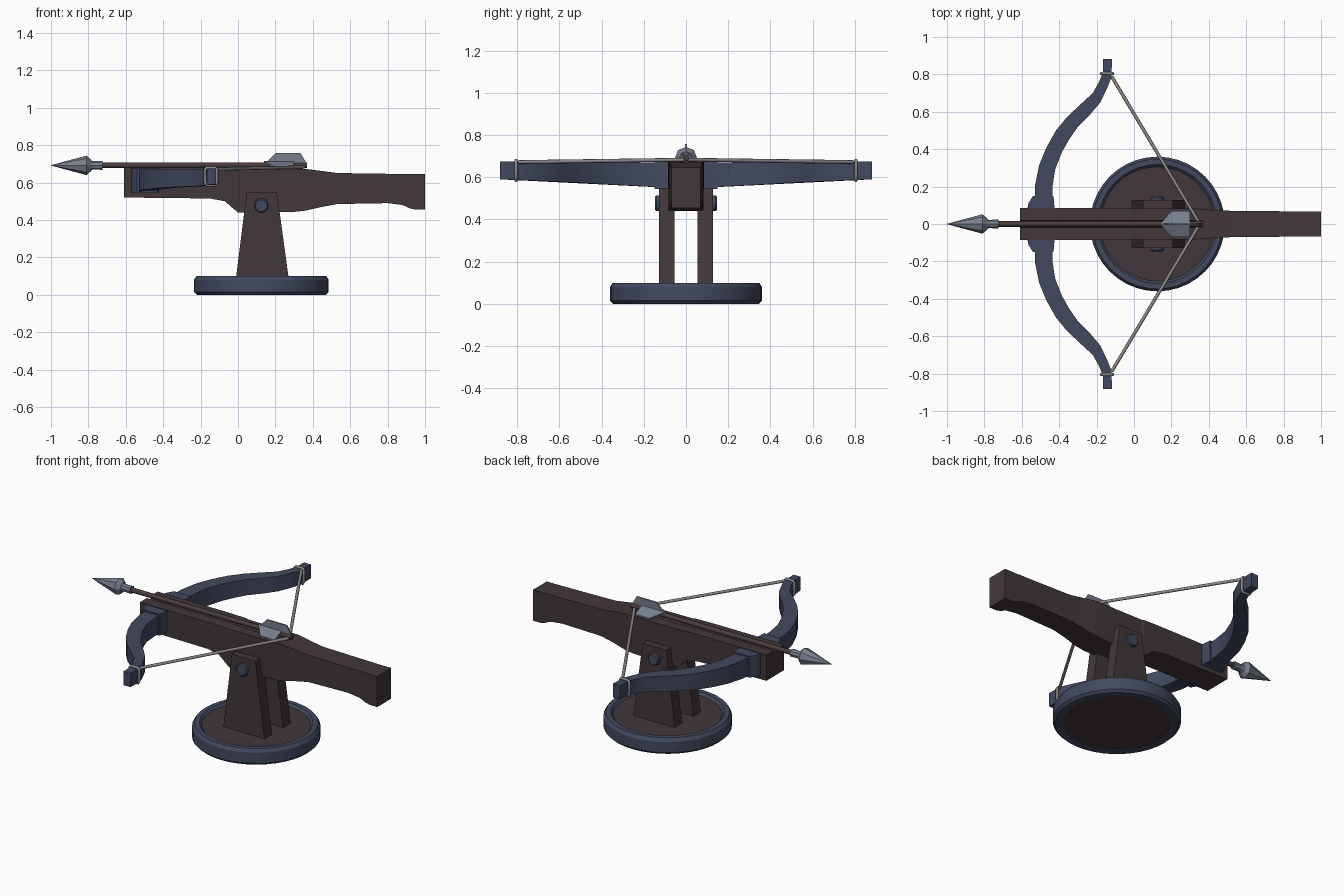
import bpy, bmesh, math
from mathutils import Vector

if "Cube" in bpy.data.objects:
    bpy.data.objects.remove(bpy.data.objects["Cube"])


def mat(name, rgb):
    m = bpy.data.materials.new(name)
    m.diffuse_color = (*rgb, 1)
    m.use_nodes = True
    m.node_tree.nodes["Principled BSDF"].inputs["Base Color"].default_value = m.diffuse_color
    return m


WOOD = mat("dark wood", (0.054, 0.039, 0.043))
IRON = mat("blue iron", (0.055, 0.067, 0.115))
STEEL = mat("pale steel", (0.19, 0.21, 0.275))
SHAFT = mat("shaft wood", (0.07, 0.046, 0.046))
CORD = mat("cord", (0.27, 0.26, 0.27))


def finish(name, bm, material, smooth=None):
    bmesh.ops.recalc_face_normals(bm, faces=bm.faces[:])
    me = bpy.data.meshes.new(name)
    bm.to_mesh(me)
    bm.free()
    ob = bpy.data.objects.new(name, me)
    bpy.context.collection.objects.link(ob)
    me.materials.append(material)
    if smooth:
        bpy.ops.object.select_all(action='DESELECT')
        ob.select_set(True)
        bpy.context.view_layer.objects.active = ob
        bpy.ops.object.shade_smooth_by_angle(angle=math.radians(smooth))
    return ob


def loft(name, rings, material, smooth=None, caps=True, loop=False):
    """Skin a list of closed rings of points."""
    bm = bmesh.new()
    vs = [[bm.verts.new(p) for p in r] for r in rings]
    n = len(vs[0])
    pairs = list(zip(vs, vs[1:])) + ([(vs[-1], vs[0])] if loop else [])
    for a, b in pairs:
        for i in range(n):
            j = (i + 1) % n
            bm.faces.new((a[i], a[j], b[j], b[i]))
    if caps and not loop:
        bm.faces.new(vs[0])
        bm.faces.new(vs[-1])
    return finish(name, bm, material, smooth)


def prism(name, outline, y0, y1, material):
    """Extrude an x-z outline along y."""
    return loft(name, [[(x, y, z) for x, z in outline] for y in (y0, y1)], material)


def box(name, x0, x1, y0, y1, z0, z1, material):
    return prism(name, [(x0, z0), (x1, z0), (x1, z1), (x0, z1)], y0, y1, material)


def turned(name, origin, axis, profile, sides, material, smooth=None, loop=False):
    """Turn (radius, distance) pairs around an axis."""
    axis = Vector(axis).normalized()
    u = axis.orthogonal().normalized()
    v = axis.cross(u)
    o = Vector(origin)
    rings = []
    for r, d in profile:
        rings.append([o + axis * d + (u * math.cos(a) + v * math.sin(a)) * r
                      for a in (2 * math.pi * i / sides for i in range(sides))])
    return loft(name, rings, material, smooth, loop=loop)


def tube(name, pts, r, material, cyclic=False):
    cu = bpy.data.curves.new(name, 'CURVE')
    cu.dimensions = '3D'
    cu.bevel_depth = r
    cu.bevel_resolution = 2
    cu.use_fill_caps = True
    sp = cu.splines.new('POLY')
    sp.points.add(len(pts) - 1)
    for p, c in zip(sp.points, pts):
        p.co = (*c, 1)
    sp.use_cyclic_u = cyclic
    ob = bpy.data.objects.new(name, cu)
    bpy.context.collection.objects.link(ob)
    cu.materials.append(material)
    bpy.ops.object.select_all(action='DESELECT')
    ob.select_set(True)
    bpy.context.view_layer.objects.active = ob
    bpy.ops.object.convert(target='MESH')


CX = 0.125

# Round base: iron rim and wooden disc
turned("base_rim", (CX, 0, 0), (0, 0, 1),
       [(0.30, 0.004), (0.345, 0), (0.36, 0.015), (0.36, 0.08), (0.347, 0.1),
        (0.318, 0.1), (0.305, 0.085)], 40, IRON, 30, loop=True)
turned("base_disc", (CX, 0, 0), (0, 0, 1), [(0.312, 0.006), (0.312, 0.086)], 40, WOOD, 30)

# Stock: sections of (x, bottom, top, half width, groove depth)
sections = [
    (-0.61, 0.52, 0.68, 0.086, 0.02), (-0.15, 0.515, 0.68, 0.086, 0.02),
    (-0.07, 0.50, 0.679, 0.086, 0.02), (-0.03, 0.465, 0.678, 0.086, 0.02),
    (0.0, 0.44, 0.677, 0.086, 0.02), (0.01, 0.44, 0.675, 0.083, 0.02),
    (0.30, 0.443, 0.673, 0.083, 0.02), (0.36, 0.45, 0.673, 0.081, 0.0),
    (0.44, 0.468, 0.663, 0.074, 0.0), (0.53, 0.485, 0.651, 0.07, 0.0),
    (0.80, 0.49, 0.647, 0.068, 0.0), (0.88, 0.48, 0.646, 0.068, 0.0),
    (0.92, 0.462, 0.645, 0.068, 0.0), (0.95, 0.455, 0.645, 0.068, 0.0),
    (1.0, 0.455, 0.645, 0.068, 0.0)]
loft("stock", [[(x, -w, b), (x, w, b), (x, w, t), (x, 0.02, t), (x, 0.014, t - g),
                (x, -0.014, t - g), (x, -0.02, t), (x, -w, t)]
               for x, b, t, w, g in sections], WOOD)

# Bow limb outline seen from above: outer x, outer y, inner x, inner y
limb = [(-.53, .08, -.437, .08), (-.53, .20, -.437, .19), (-.507, .315, -.422, .29),
        (-.468, .41, -.385, .385), (-.417, .50, -.345, .455), (-.36, .57, -.30, .52),
        (-.29, .636, -.235, .585), (-.22, .70, -.18, .65), (-.187, .76, -.142, .73),
        (-.167, .81, -.12, .785), (-.166, .882, -.118, .882)]

for s, side in ((-1, "right"), (1, "left")):
    # Upright and pivot bolt
    prism(side + "_upright", [(-0.012, 0.08), (0.272, 0.08), (0.208, 0.55), (0.047, 0.55)],
          s * 0.055, s * 0.127, WOOD)
    turned(side + "_pivot_bolt", (CX, s * 0.06, 0.477), (0, s, 0),
           [(0.038, 0), (0.038, 0.08), (0.032, 0.086)], 12, IRON, 30)
    # Bow limb and clamp
    rings = []
    for xo, yo, xi, yi in limb:
        t = (yo - 0.08) / 0.8
        b, top = 0.55 + 0.04 * t, 0.668 + 0.007 * t
        rings.append([(xo, s * yo, b), (xi, s * yi, b), (xi, s * yi, top), (xo, s * yo, top)])
    loft(side + "_bow_limb", rings, IRON, 30)
    loft(side + "_limb_clamp",
         [[(x0, s * y, 0.545), (x1, s * y, 0.545), (x1, s * y, 0.676), (x0, s * y, 0.676)]
          for x0, x1, y in ((-.57, -.425, .08), (-.565, -.427, .11), (-.54, -.43, .15))], IRON)
    # String and its loop round the limb tip
    tube(side + "_bowstring", [(-0.12, s * 0.79, 0.672), (0.352, 0, 0.683)], 0.009, CORD)
    tube(side + "_string_loop",
         [(-.165, s * .805, .585), (-.12, s * .805, .585), (-.113, s * .805, .60),
          (-.113, s * .805, .67), (-.122, s * .805, .68), (-.165, s * .805, .68),
          (-.176, s * .805, .67), (-.176, s * .805, .60)], 0.008, CORD, True)

# Bolt: shaft, socket, head
Z = 0.692
turned("bolt_shaft", (-0.74, 0, Z), (1, 0, 0), [(0.015, 0), (0.015, 1.11)], 8, SHAFT, 50)
turned("bolt_socket", (-0.80, 0, Z), (1, 0, 0), [(0.034, 0), (0.022, 0.025), (0.024, 0.075)],
       8, STEEL)
turned("bolt_head", (-1.0, 0, Z), (1, 0, 0),
       [(0.001, 0), (0.052, 0.19), (0.03, 0.215)], 8, STEEL)

# Fletching: one upright fin and two side fins
fin = [(0.14, 0.0), (0.20, 1.0), (0.335, 1.0), (0.37, 0.0)]
prism("top_fin", [(x, Z + 0.005 + 0.06 * h) for x, h in fin], -0.004, 0.004, STEEL)
side_fin = [(0.14, 0.0), (0.20, 1.0), (0.30, 1.0), (0.30, 0.0)]
for s, side in ((-1, "right"), (1, "left")):
    loft(side + "_fin", [[(x, s * 0.07 * h, Z + 0.018 - 0.03 * h + d) for x, h in side_fin]
                         for d in (-0.004, 0.004)], STEEL)
